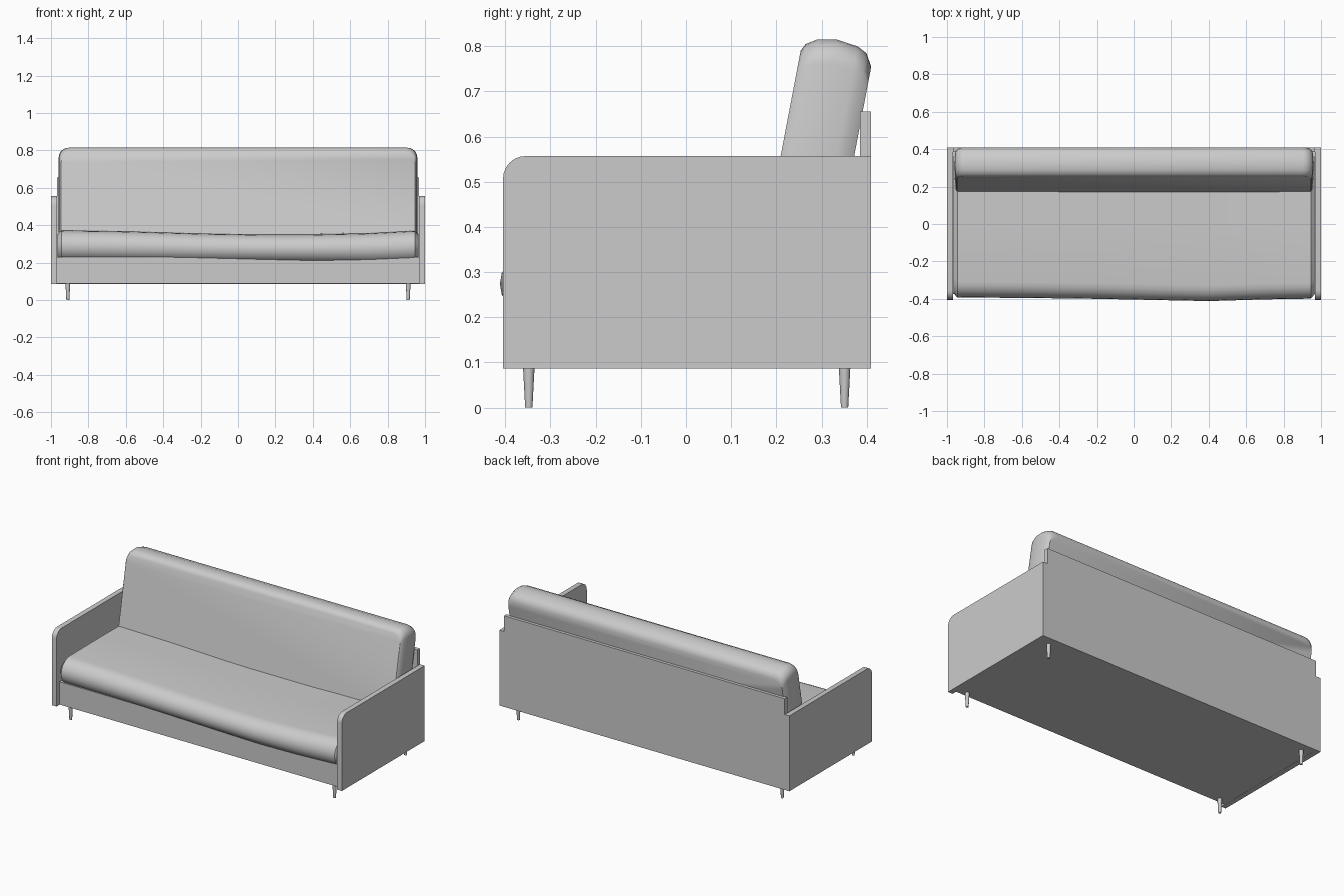
import bpy, bmesh, math
from mathutils import Vector

if "Cube" in bpy.data.objects:
    bpy.data.objects.remove(bpy.data.objects["Cube"])


def loft(name, rings, smooth=True):
    """Skin equal-length closed rings and cap both ends."""
    bm = bmesh.new()
    vs = [[bm.verts.new(p) for p in r] for r in rings]
    n = len(vs[0])
    for a, b in zip(vs, vs[1:]):
        for i in range(n):
            j = (i + 1) % n
            bm.faces.new((a[i], a[j], b[j], b[i]))
    bm.faces.new(vs[0])
    bm.faces.new(vs[-1])
    bmesh.ops.recalc_face_normals(bm, faces=bm.faces)
    me = bpy.data.meshes.new(name)
    bm.to_mesh(me)
    bm.free()
    ob = bpy.data.objects.new(name, me)
    bpy.context.collection.objects.link(ob)
    if smooth:
        bpy.ops.object.select_all(action='DESELECT')
        ob.select_set(True)
        bpy.context.view_layer.objects.active = ob
        bpy.ops.object.shade_smooth_by_angle(angle=math.radians(35))
    return ob


def box(name, x0, x1, y0, y1, z0, z1):
    ring = [(x0, y0), (x1, y0), (x1, y1), (x0, y1)]
    return loft(name, [[(x, y, z) for x, y in ring] for z in (z0, z1)], False)


def arc(cx, cy, r, a0, a1, n):
    return [(cx + r * math.cos(math.radians(a0 + (a1 - a0) * i / n)),
             cy + r * math.sin(math.radians(a0 + (a1 - a0) * i / n)))
            for i in range(n + 1)]


# Side panels with a rounded front top corner
side = [(-0.405, 0.087), (0.41, 0.087), (0.41, 0.557)] + arc(-0.355, 0.507, 0.05, 90, 180, 6)
for s, label in ((-1, "left"), (1, "right")):
    loft(label + "_side_panel", [[(s * x, y, z) for y, z in side] for x in (0.968, 1.0)])

# Back panel and base
box("back_panel", -0.968, 0.968, 0.385, 0.41, 0.087, 0.655)
box("base", -0.968, 0.968, -0.375, 0.385, 0.088, 0.23)

# Tapered legs
for sx in (-1, 1):
    for y, label in ((-0.348, "front_leg"), (0.351, "back_leg")):
        loft(label, [[(px, py, z) for px, py in arc(sx * 0.91, y, r, 0, 337.5, 15)]
                     for z, r in ((0, 0.008), (0.09, 0.0128))])

# Seat cushion: rounded front, slightly sagging and uneven along its length
# (x, top z, bottom z, front y, inset)
stations = [(-0.965, 0.368, 0.21, -0.388, 0.018), (-0.945, 0.372, 0.207, -0.393, 0),
            (-0.6, 0.367, 0.204, -0.395, 0), (-0.2, 0.355, 0.202, -0.400, 0),
            (0.1, 0.350, 0.200, -0.406, 0), (0.4, 0.350, 0.198, -0.412, 0),
            (0.7, 0.357, 0.194, -0.403, 0), (0.945, 0.370, 0.2, -0.399, 0),
            (0.965, 0.368, 0.205, -0.394, 0.018)]
front = arc(0, 0, 1, 90, 270, 10)
rings = []
for x, top, bot, yf, ins in stations:
    top, bot, yf = top - ins, bot + ins, yf + ins
    mid, h = (top + bot) / 2, (top - bot) / 2
    ring = [(x, 0.36, max(top, 0.355)), (x, 0.0, top + 0.002)]
    ring += [(x, yf + 0.085 * (1 + c), mid + h * s) for c, s in front]
    ring += [(x, 0.36, bot)]
    rings.append(ring)
loft("seat_cushion", rings)

# Tilted back cushion: (depth, inset) rings of a rounded outline
up, deep = Vector((0, 0.187, 0.982)), Vector((0, 0.982, -0.187))
origin = Vector((0, 0.172, 0.36))
rings = []
for d, ins in ((0, 0.039), (0.008, 0.0225), (0.031, 0.008), (0.075, 0),
               (0.122, 0.006), (0.144, 0.017), (0.16, 0.045)):
    w, h, r = 0.959 - 0.35 * ins, 0.477 - ins, 0.055
    outline = [(-w, -0.03), (w, -0.03)]
    outline += arc(w - r, h - r, r, 0, 90, 5) + arc(r - w, h - r, r, 90, 180, 5)
    rings.append([origin + Vector((x, 0, 0)) + up * u + deep * d for x, u in outline])
loft("back_cushion", rings)
